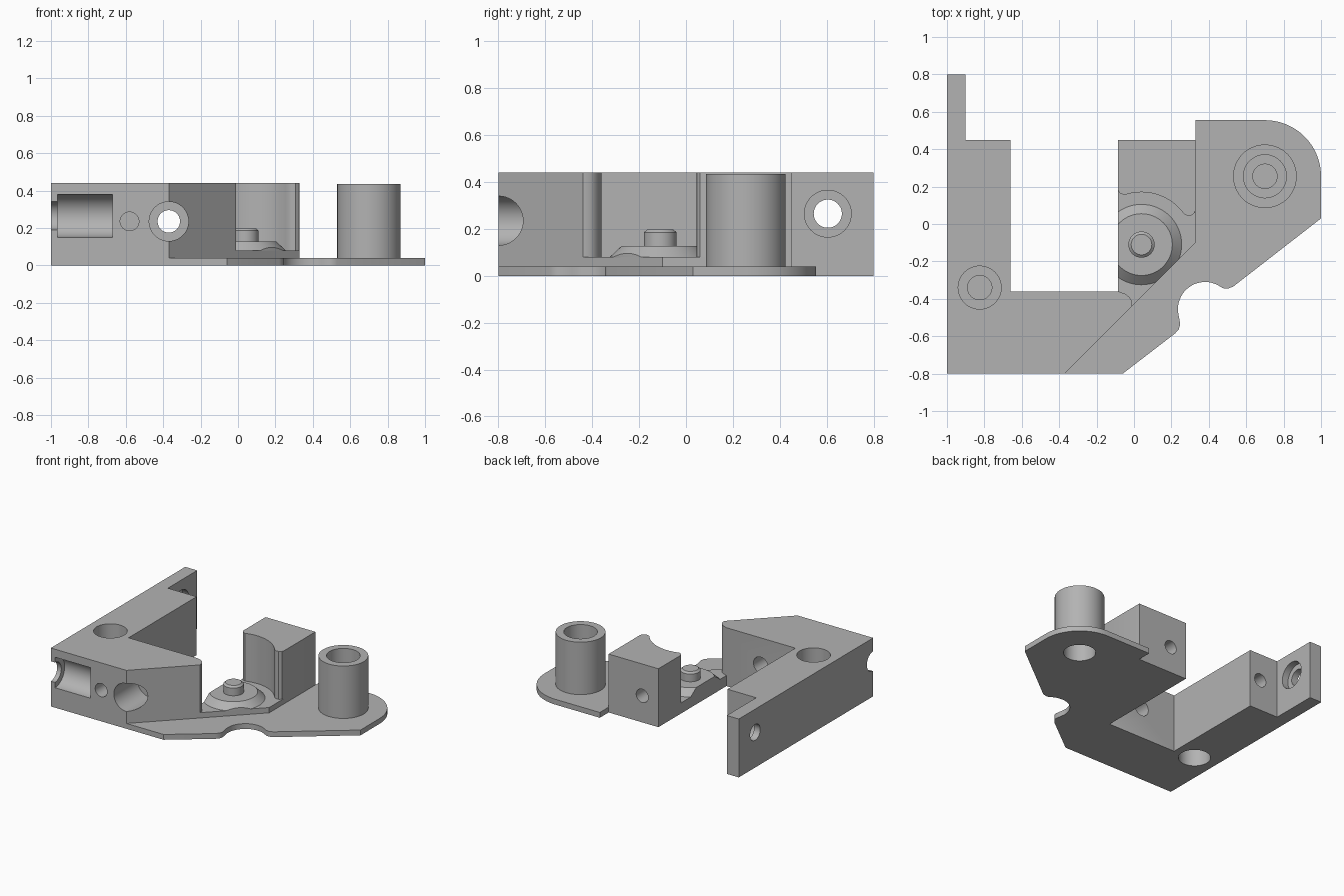
import bpy, bmesh
from math import cos, sin, pi, radians
from mathutils import Vector, Matrix

if "Cube" in bpy.data.objects:
    bpy.data.objects.remove(bpy.data.objects["Cube"], do_unlink=True)

TOP, FLOOR, FLANGE = 0.44, 0.08, 0.04
PIVOT = (0.04, -0.11)
POST = (0.70, 0.255)
SCREW = (-0.825, -0.34)

grey = bpy.data.materials.new("plain grey")
grey.use_nodes = True
grey.diffuse_color = (0.45, 0.45, 0.45, 1)
grey.node_tree.nodes["Principled BSDF"].inputs["Base Color"].default_value = grey.diffuse_color


def finish(name, bm):
    bmesh.ops.remove_doubles(bm, verts=bm.verts, dist=1e-5)
    bmesh.ops.recalc_face_normals(bm, faces=bm.faces)
    mesh = bpy.data.meshes.new(name)
    bm.to_mesh(mesh)
    bm.free()
    mesh.materials.append(grey)
    obj = bpy.data.objects.new(name, mesh)
    bpy.context.scene.collection.objects.link(obj)
    return obj


def arc(center, r, start, end, n=16):
    angles = [radians(start + (end - start) * i / n) for i in range(n + 1)]
    return [(center[0] + r * cos(a), center[1] + r * sin(a)) for a in angles]


def prism(name, outline, z0, z1):
    bm = bmesh.new()
    face = bm.faces.new([bm.verts.new((x, y, z0)) for x, y in outline])
    up = bmesh.ops.extrude_face_region(bm, geom=[face])["geom"]
    bmesh.ops.translate(bm, vec=(0, 0, z1 - z0),
                        verts=[v for v in up if isinstance(v, bmesh.types.BMVert)])
    return finish(name, bm)


def lathe(name, center, profile):
    bm = bmesh.new()
    verts = [bm.verts.new((center[0] + r, center[1], z)) for r, z in profile]
    edges = [bm.edges.new(pair) for pair in zip(verts, verts[1:])]
    bmesh.ops.spin(bm, geom=verts + edges, cent=(*center, 0), axis=(0, 0, 1),
                   angle=2 * pi, steps=64)
    return finish(name, bm)


def boolean(obj, tool, operation):
    tool.hide_render = True
    mod = obj.modifiers.new("cut", 'BOOLEAN')
    mod.object, mod.operation, mod.solver = tool, operation, 'EXACT'
    bpy.context.view_layer.objects.active = obj
    bpy.ops.object.modifier_apply(modifier=mod.name)
    bpy.data.objects.remove(tool, do_unlink=True)


def drill(obj, start, end, r):
    a, b = Vector(start), Vector(end)
    bm = bmesh.new()
    turn = (b - a).to_track_quat('Z', 'Y').to_matrix().to_4x4()
    bmesh.ops.create_cone(bm, cap_ends=True, segments=48, radius1=r, radius2=r,
                          depth=(b - a).length, matrix=Matrix.Translation((a + b) / 2) @ turn)
    boolean(obj, finish("drill_cutter", bm), 'DIFFERENCE')


# Curved outlines of the recess around the pivot
front_lip = [(-0.085, -0.36), (-0.05, -0.372), (-0.025, -0.39), (-0.012, -0.41), (-0.01, -0.44)]
back_lip = ([(0.33, 0.08), (0.325, 0.06), (0.307, 0.046), (0.285, 0.045)]
            + arc(PIVOT, 0.28, 36, 109, 20) + [(-0.075, 0.165), (-0.085, 0.18)])

# L-shaped body with thin rear tab
body = prism("main_body", [(-1, -0.8), (-0.37, -0.8)] + front_lip[::-1]
             + [(-0.66, -0.36), (-0.66, 0.45), (-0.9, 0.45), (-0.9, 0.8), (-1, 0.8)], 0, TOP)
# Vertical screw hole, blind from both sides
drill(body, (*SCREW, 0.29), (*SCREW, 0.5), 0.115)
drill(body, (*SCREW, 0.24), (*SCREW, 0.35), 0.065)
drill(body, (*SCREW, -0.1), (*SCREW, 0.18), 0.11)
# Half-round slot in the front
drill(body, (-0.965, -0.8, 0.265), (-0.67, -0.8, 0.265), 0.115)
drill(body, (-1.1, -0.8, 0.265), (-0.9, -0.8, 0.265), 0.075)
# Front pin hole and counterbored through hole
drill(body, (-0.58, -0.9, 0.235), (-0.58, -0.6, 0.235), 0.05)
drill(body, (-0.37, -0.9, 0.235), (-0.37, -0.52, 0.235), 0.105)
drill(body, (-0.37, -0.6, 0.235), (-0.37, -0.2, 0.235), 0.06)
# Rear pin hole and counterbored tab hole
drill(body, (-0.75, 0.6, 0.235), (-0.75, 0.25, 0.235), 0.05)
drill(body, (-1.1, 0.605, 0.265), (-0.8, 0.605, 0.265), 0.06)
drill(body, (-0.95, 0.605, 0.265), (-0.8, 0.605, 0.265), 0.1)

# Rear block with concave front wall
block = prism("rear_block", [(-0.085, 0.45), (0.33, 0.45)] + back_lip, 0, TOP)
drill(block, (0.05, 0.6, 0.2), (0.05, 0.25, 0.2), 0.05)

# Recess floor and the pivot boss trimmed to it
floor_outline = front_lip + [(0.33, -0.1)] + back_lip
floor = prism("pivot_floor", floor_outline, 0, FLOOR)
boss = lathe("pivot_boss", PIVOT, [(0, 0.07), (0.215, 0.07), (0.215, FLOOR), (0.165, 0.127),
                                   (0.07, 0.127), (0.07, 0.185), (0.055, 0.198), (0, 0.198)])
boolean(boss, prism("boss_trim", floor_outline, 0.075, 0.3), 'INTERSECT')

# Thin flange with rounded corner and notch
flange = prism("side_flange", [(-0.37, -0.8), (-0.06, -0.8), (0.22, -0.585), (0.24, -0.562),
                               (0.247, -0.535)]
               + arc((0.38, -0.455), 0.145, 192, 62, 20)
               + [(0.475, -0.343), (0.5, -0.346), (0.53, -0.335), (1, 0.03)]
               + arc(POST, 0.3, 0, 90, 24) + [(0.33, 0.555), (0.33, -0.1)], 0, FLANGE)
drill(flange, (*POST, -0.1), (*POST, 0.1), 0.11)

# Hollow post, blind from both ends
post = lathe("hollow_post", POST, [(0, 0.18), (0.11, 0.18), (0.11, FLANGE), (0.17, FLANGE),
                                   (0.17, 0.435), (0.115, 0.435), (0.115, 0.29),
                                   (0.065, 0.29), (0.065, 0.24), (0, 0.24)])

# Smooth the round walls, keep the edges crisp
bpy.ops.object.select_all(action='DESELECT')
for part in (body, block, floor, boss, flange, post):
    part.select_set(True)
bpy.context.view_layer.objects.active = body
bpy.ops.object.shade_smooth_by_angle(angle=radians(30))
